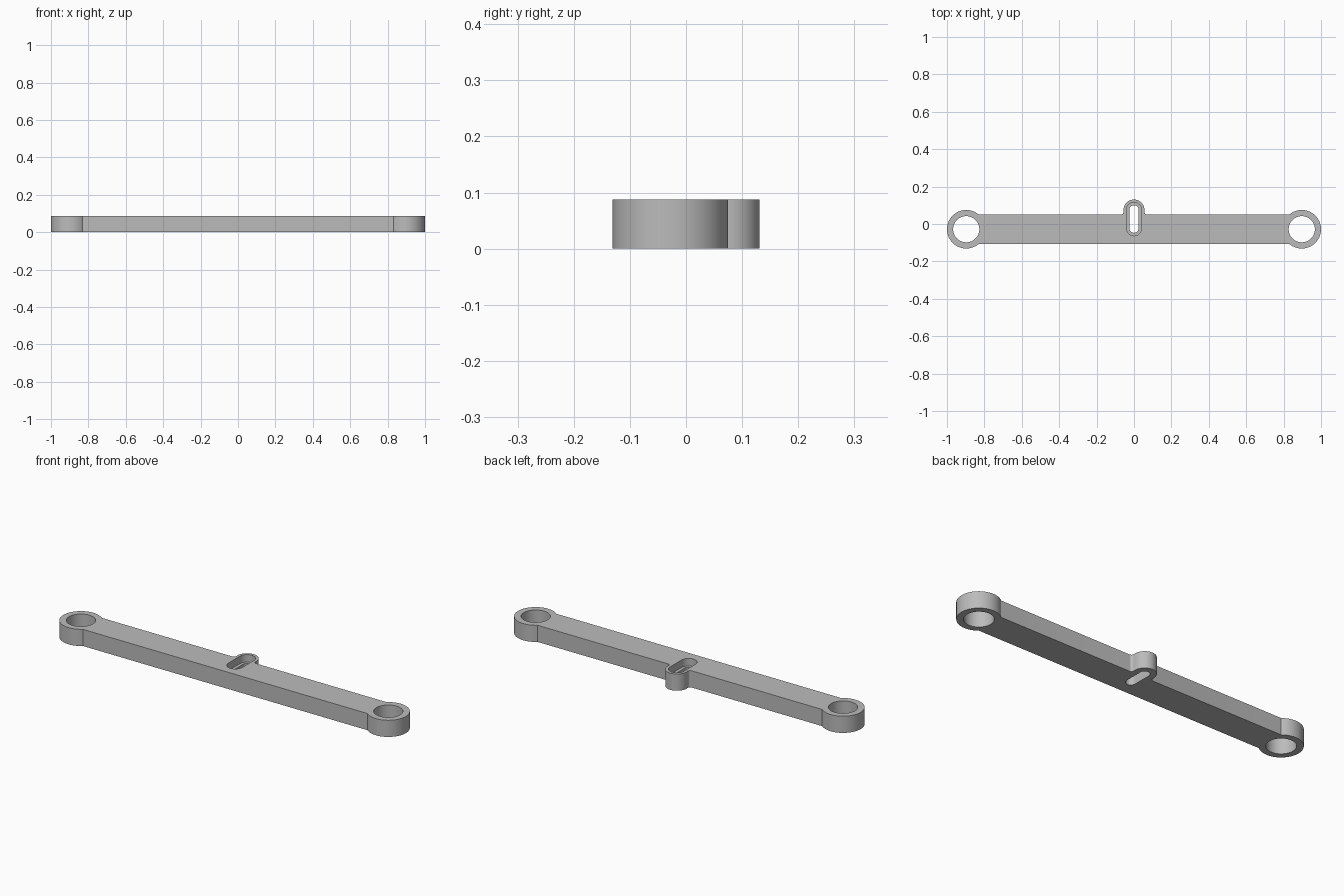
import bpy, bmesh, math

cube = bpy.data.objects.get("Cube")
if cube:
    bpy.data.objects.remove(cube, do_unlink=True)

HEIGHT = 0.088
RING_X, RING_Y, RING_R, HOLE_R = 0.897, -0.028, 0.103, 0.07
HALF_W = 0.079            # half width of the bar
BOSS_R, BOSS_Y, FILLET = 0.056, 0.075, 0.013
SLOT_LOW = -0.022         # lower centre of the slot

grey = bpy.data.materials.new("plain grey")
grey.use_nodes = True
grey.diffuse_color = (0.5, 0.5, 0.5, 1)
grey.node_tree.nodes["Principled BSDF"].inputs["Base Color"].default_value = (0.5, 0.5, 0.5, 1)


def arc(cx, cy, r, start, end, n):
    """Points along an arc, angles in radians."""
    return [(cx + r * math.cos(start + (end - start) * i / n),
             cy + r * math.sin(start + (end - start) * i / n)) for i in range(n + 1)]


def prism(name, points, z0, z1):
    """Extrude a counter-clockwise outline from z0 to z1."""
    bm = bmesh.new()
    face = bm.faces.new([bm.verts.new((x, y, z0)) for x, y in points])
    top = bmesh.ops.extrude_face_region(bm, geom=[face])["geom"]
    for v in top:
        if isinstance(v, bmesh.types.BMVert):
            v.co.z = z1
    bmesh.ops.recalc_face_normals(bm, faces=bm.faces)
    mesh = bpy.data.meshes.new(name)
    bm.to_mesh(mesh)
    bm.free()
    mesh.materials.append(grey)
    obj = bpy.data.objects.new(name, mesh)
    bpy.context.collection.objects.link(obj)
    return obj


def slot(r):
    """Outline of a rounded slot along y."""
    return (arc(0, BOSS_Y, r, 0, math.pi, 24)
            + arc(0, SLOT_LOW, r, math.pi, 2 * math.pi, 24))


# Right half of the outline: bar edge, end ring, bar edge, fillet, half of the boss
join = math.pi - math.asin(HALF_W / RING_R)
bar_top = RING_Y + HALF_W
half = arc(RING_X, RING_Y, RING_R, -join, join, 64)
half += arc(BOSS_R + FILLET, bar_top + FILLET, FILLET, 1.5 * math.pi, math.pi, 8)
half += arc(0, BOSS_Y, BOSS_R, 0, math.pi / 2, 16)
mirrored = [(-x, y) for x, y in reversed(half[:-1])]
link_bar = prism("link_bar", half + mirrored, 0, HEIGHT)

# Ring holes, through slot and the wider recess above it
cutters = [prism("ring_hole_cutter", arc(s * RING_X, RING_Y, HOLE_R, 0, 2 * math.pi, 64)[:-1],
                 -0.1, 0.2) for s in (-1, 1)]
cutters.append(prism("slot_cutter", slot(0.025), -0.1, 0.2))
cutters.append(prism("slot_recess_cutter", slot(0.041), HEIGHT * 0.55, 0.2))

bpy.ops.object.select_all(action="DESELECT")
link_bar.select_set(True)
bpy.context.view_layer.objects.active = link_bar
for cutter in cutters:
    cutter.hide_render = True
    mod = link_bar.modifiers.new(cutter.name, "BOOLEAN")
    mod.operation = "DIFFERENCE"
    mod.solver = "EXACT"
    mod.object = cutter
    bpy.ops.object.modifier_apply(modifier=mod.name)
    bpy.data.objects.remove(cutter, do_unlink=True)

bpy.ops.object.shade_smooth_by_angle(angle=math.radians(30))
